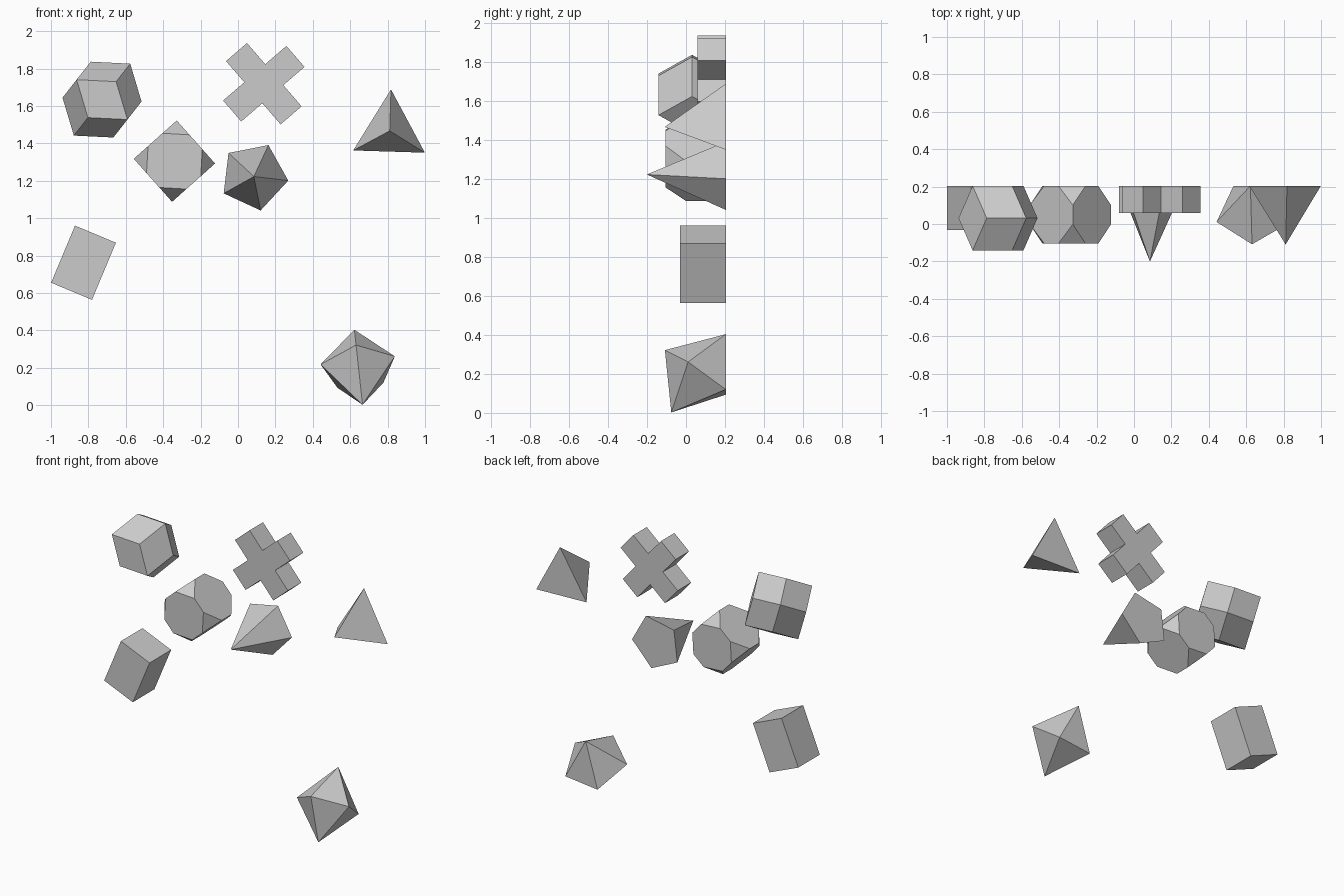
import bpy, bmesh
from math import sin, cos, pi, radians, sqrt, atan2
from itertools import product
from mathutils import Matrix, Vector

if "Cube" in bpy.data.objects:
    bpy.data.objects.remove(bpy.data.objects["Cube"])

WALL = 0.204  # every solid rests against this back plane


def finish(bm, name, x, z, angle):
    """Place a solid on the back plane, turned counter-clockwise as seen from the front."""
    bmesh.ops.recalc_face_normals(bm, faces=bm.faces[:])
    me = bpy.data.meshes.new(name)
    bm.to_mesh(me)
    bm.free()
    ob = bpy.data.objects.new(name, me)
    ob.location = (x, WALL, z)
    ob.rotation_euler = (0, -radians(angle), 0)
    bpy.context.collection.objects.link(ob)


def hull(name, points, x, z, angle):
    """Convex solid; points are (right, back, up) with the back plane at 0."""
    bm = bmesh.new()
    for p in points:
        bm.verts.new(p)
    bmesh.ops.convex_hull(bm, input=bm.verts[:])
    loose = [v for v in bm.verts if not v.link_faces]
    bmesh.ops.delete(bm, geom=loose, context='VERTS')
    bmesh.ops.dissolve_limit(bm, angle_limit=0.01, verts=bm.verts[:], edges=bm.edges[:])
    finish(bm, name, x, z, angle)


def ring(n, r, start=0.0):
    return [(r * cos(start + 2 * pi * i / n), r * sin(start + 2 * pi * i / n)) for i in range(n)]


def pyramid(name, n, r, height, x, z, angle):
    pts = [(u, 0, v) for u, v in ring(n, r)] + [(0, -height, 0)]
    hull(name, pts, x, z, angle)


# pyramids
pyramid("tetrahedron", 3, 0.2215, 0.3135, 0.811, 1.467, 88.2)
pyramid("pentagonal_pyramid", 5, 0.185, 0.405, 0.085, 1.223, 65.2)

# rectangular block
hull("block", [(u * 0.1185, -0.235 * d, v * 0.1655)
               for u, v, d in product((-1, 1), (-1, 1), (0, 1))], -0.826, 0.762, -22.7)

# truncated cube: corners cut at a third of each edge
h = 0.154
pts = []
for s in product((-h, h), repeat=3):
    for k in range(3):
        p = list(s)
        p[k] /= 3
        pts.append((p[0], p[1] - h, p[2]))
hull("truncated_cube", pts, -0.34, 1.305, 41.7)

# rhombic dodecahedron: sum of four edge directions, resting on one face
e = 0.2115 / sqrt(3)
edges = [Vector(v) * e for v in ((1, 0, sqrt(2)), (1, 0, -sqrt(2)),
                                 (1, sqrt(2), 0), (1, -sqrt(2), 0))]
pts = []
for signs in product((-0.5, 0.5), repeat=4):
    p = sum((g * s for g, s in zip(edges, signs)), Vector())
    pts.append(p - Vector((0, e * sqrt(2), 0)))
hull("rhombic_dodecahedron", pts, -0.727, 1.634, 51.9)

# pentagonal bipyramid, tipped so one face lies on the back plane
r, h = 0.210, 0.2454
r_in = r * cos(pi / 5)
tilt = Matrix.Rotation(-atan2(r_in, h), 3, 'X')
pts = [Vector((u, v, 0)) for u, v in ring(5, r, -pi / 2)] + [Vector((0, 0, h)), Vector((0, 0, -h))]
pts = [tilt @ p for p in pts]
back = max(p.y for p in pts)
hull("pentagonal_bipyramid", [p - Vector((0, back, 0)) for p in pts], 0.644, 0.203, 6.2)

# cross of five cubes
a, b = 0.074, 0.2235
outline = []
for i in range(4):
    c, s = round(cos(i * pi / 2)), round(sin(i * pi / 2))
    for u, v in ((b, -a), (b, a), (a, a)):
        outline.append((u * c - v * s, 0, u * s + v * c))
bm = bmesh.new()
face = bm.faces.new([bm.verts.new(p) for p in outline])
ext = bmesh.ops.extrude_face_region(bm, geom=[face], use_keep_orig=True)
bmesh.ops.translate(bm, vec=(0, -0.146, 0),
                    verts=[g for g in ext["geom"] if isinstance(g, bmesh.types.BMVert)])
finish(bm, "cross", 0.138, 1.719, 40.8)
